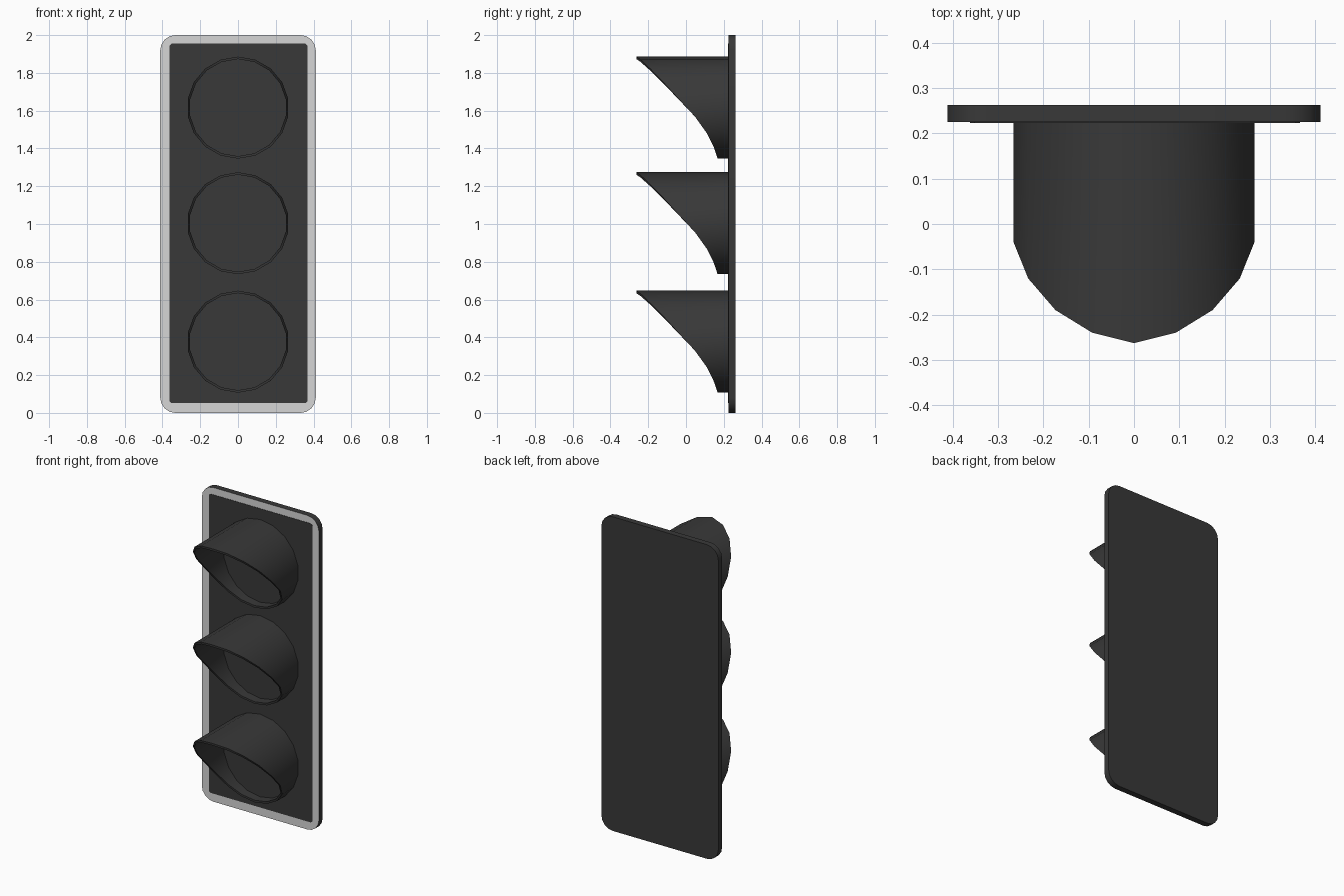
import bpy, bmesh, math

if "Cube" in bpy.data.objects:
    bpy.data.objects.remove(bpy.data.objects["Cube"])


def material(name, v):
    m = bpy.data.materials.new(name)
    m.diffuse_color = (v, v, v, 1)
    m.use_nodes = True
    m.node_tree.nodes["Principled BSDF"].inputs["Base Color"].default_value = m.diffuse_color
    return m


BLACK = material("matte black", 0.04)
GREY = material("light grey", 0.67)


def finish(bm, name, mats):
    bmesh.ops.recalc_face_normals(bm, faces=bm.faces)
    me = bpy.data.meshes.new(name)
    bm.to_mesh(me)
    bm.free()
    for m in mats:
        me.materials.append(m)
    ob = bpy.data.objects.new(name, me)
    bpy.context.collection.objects.link(ob)
    bpy.ops.object.select_all(action='DESELECT')
    ob.select_set(True)
    bpy.context.view_layer.objects.active = ob
    bpy.ops.object.shade_smooth_by_angle(angle=math.radians(35))
    return ob


def rounded_box(name, x0, x1, y0, y1, z0, z1, radius, segments, mats):
    bm = bmesh.new()
    bmesh.ops.create_cube(bm, size=1)
    for v in bm.verts:
        v.co = (x1 if v.co.x > 0 else x0, y1 if v.co.y > 0 else y0,
                z1 if v.co.z > 0 else z0)
    depth = [e for e in bm.edges
             if abs(e.verts[0].co.y - e.verts[1].co.y) > 1e-5]
    bmesh.ops.bevel(bm, geom=depth, offset=radius, segments=segments,
                    profile=0.5, affect='EDGES')
    bm.normal_update()
    # the second material, if any, goes on the front face only
    for f in bm.faces:
        f.material_index = len(mats) - 1 if f.normal.y < -0.9 else 0
    return finish(bm, name, mats)


# Backing plate: black sides and back, light grey front that shows as a border
rounded_box("backing_plate", -0.412, 0.412, 0.225, 0.263, 0, 2, 0.08, 4,
            [BLACK, GREY])
# Thin black panel leaving the border free
rounded_box("front_panel", -0.362, 0.367, 0.223, 0.2255, 0.052, 1.955, 0.01, 1,
            [BLACK])

# Hollow visors: 18-sided tubes whose front rim sweeps back toward the bottom
SIDES, R_OUT, R_IN, Y_BACK = 18, 0.27, 0.257, 0.2255
RIM_Y = [-0.263, -0.24, -0.19, -0.12, -0.04, 0.047, 0.11, 0.146, 0.162, 0.167]


def visor(name, zc):
    bm = bmesh.new()
    loops = []
    for r, back in ((R_OUT, True), (R_OUT, False), (R_IN, False), (R_IN, True)):
        loop = []
        for i in range(SIDES):
            t = 2 * math.pi * i / SIDES
            y = Y_BACK if back else RIM_Y[min(i, SIDES - i)]
            loop.append(bm.verts.new((r * math.sin(t), y, zc + r * math.cos(t))))
        loops.append(loop)
    for k in range(4):
        a, b = loops[k], loops[(k + 1) % 4]
        for i in range(SIDES):
            j = (i + 1) % SIDES
            bm.faces.new((a[i], a[j], b[j], b[i]))
    return finish(bm, name, [BLACK])


for name, zc in (("top", 1.616), ("middle", 1.004), ("bottom", 0.377)):
    visor(name + "_visor", zc)
